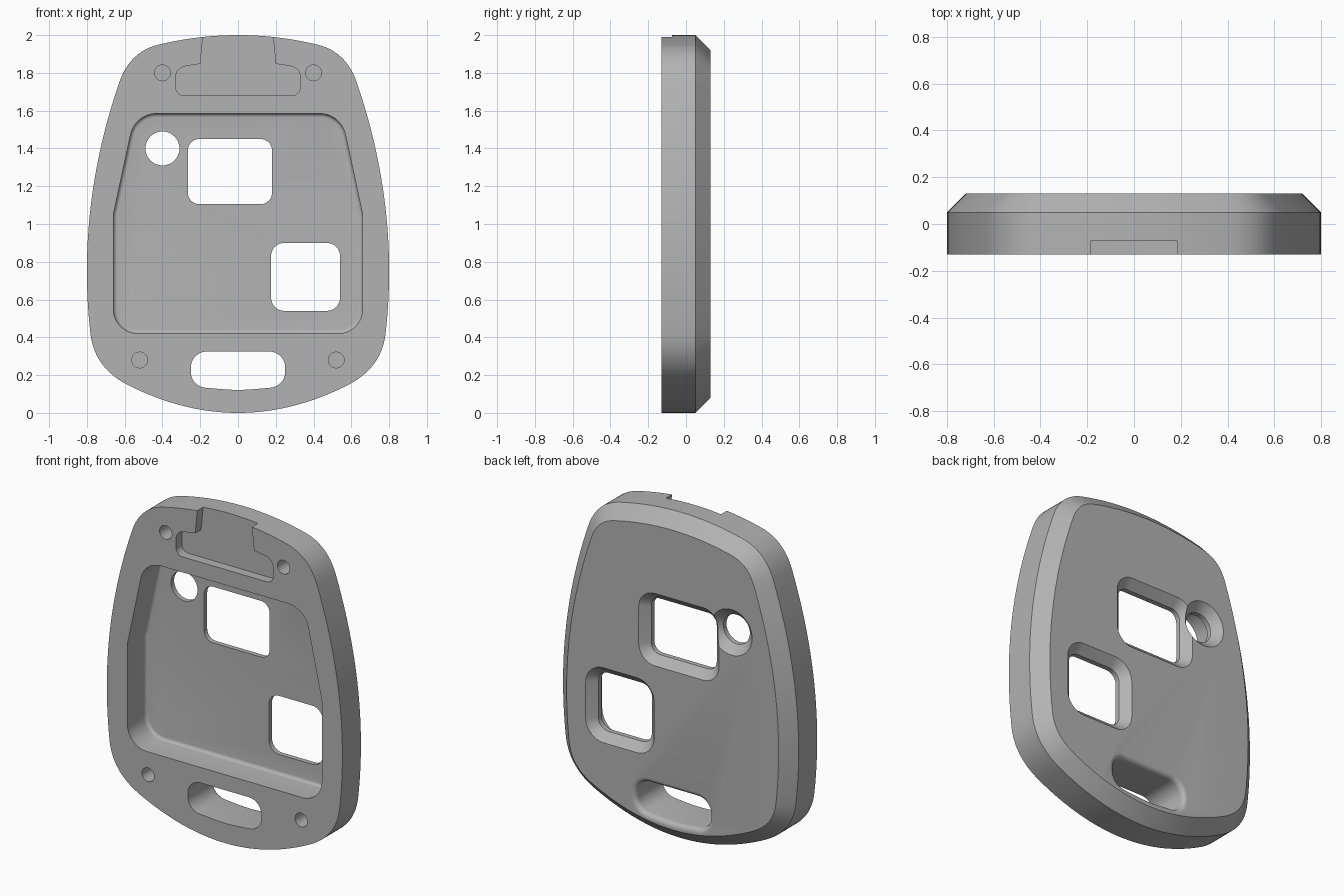
import bpy, bmesh, math
from mathutils import Vector, geometry

cube = bpy.data.objects.get("Cube")
if cube:
    bpy.data.objects.remove(cube)

grey = bpy.data.materials.new("plain_grey")
grey.use_nodes = True
tone = (0.45, 0.45, 0.45, 1)
grey.diffuse_color = tone
grey.node_tree.nodes["Principled BSDF"].inputs["Base Color"].default_value = tone

FRONT, BACK, FLOOR = -0.13, 0.13, 0.05


def rounded(corners, steps=8):
    """Closed outline from (x, z, radius) corners, each replaced by an arc."""
    out = []
    for i, (x, z, r) in enumerate(corners):
        p = Vector((x, z))
        a = (Vector(corners[i - 1][:2]) - p).normalized()
        b = (Vector(corners[(i + 1) % len(corners)][:2]) - p).normalized()
        if r == 0:
            out.append(p)
            continue
        half = a.angle(b) / 2
        centre = p + (a + b).normalized() * r / math.sin(half)
        start = p + a * r / math.tan(half) - centre
        end = p + b * r / math.tan(half) - centre
        total = start.angle(end)
        for k in range(steps + 1):
            t = k / steps
            arm = start * math.sin((1 - t) * total) + end * math.sin(t * total)
            out.append(centre + arm / math.sin(total))
    return out


def offset(outline, d):
    """Grow (d > 0) or shrink a counter-clockwise outline."""
    out = []
    for i, p in enumerate(outline):
        e1 = (p - outline[i - 1]).normalized()
        e2 = (outline[(i + 1) % len(outline)] - p).normalized()
        n1, n2 = Vector((e1.y, -e1.x)), Vector((e2.y, -e2.x))
        out.append(p + (n1 + n2) * d / (1 + n1.dot(n2)))
    return out


def loft(name, outline, sections):
    """Solid through (y, offset) sections of one outline."""
    bm = bmesh.new()
    rings = [[bm.verts.new((p.x, y, p.y)) for p in offset(outline, d)] for y, d in sections]
    for r1, r2 in zip(rings, rings[1:]):
        for i in range(len(r1)):
            bm.faces.new((r1[i - 1], r1[i], r2[i], r2[i - 1]))
    bm.faces.new(rings[0])
    bm.faces.new(rings[-1])
    bmesh.ops.recalc_face_normals(bm, faces=bm.faces)
    mesh = bpy.data.meshes.new(name)
    bm.to_mesh(mesh)
    bm.free()
    mesh.materials.append(grey)
    obj = bpy.data.objects.new(name, mesh)
    bpy.context.collection.objects.link(obj)
    return obj


def circle(x, z, r, n=40):
    return [Vector((x + r * math.cos(math.tau * i / n), z + r * math.sin(math.tau * i / n)))
            for i in range(n)]


def box(x0, x1, z0, z1, r):
    return rounded([(x0, z0, r), (x1, z0, r), (x1, z1, r), (x0, z1, r)])


def mirrored(half):
    """Counter-clockwise corners from the right half, listed bottom to top."""
    return half + [(-x, z, r) for x, z, r in reversed(half) if x > 0]


# Body outline: three shallow arcs per side, joined by soft corners
def bottom(x):
    return Vector((x, x * x / 2.3))


def side(z):
    return Vector((0.8 - (z - 0.75) ** 2 / 5.84, z))


def top(x):
    return Vector((x, 2 - x * x / 3.5))


def blend(p, p_dir, q, q_dir, steps=12):
    c = geometry.intersect_line_line(p.to_3d(), (p + p_dir).to_3d(),
                                     q.to_3d(), (q + q_dir).to_3d())[0].to_2d()
    return [p * (1 - t) ** 2 + c * 2 * t * (1 - t) + q * t * t
            for t in (k / steps for k in range(1, steps))]


e = 0.001
low, s0, s1, high = 0.58, 0.42, 1.75, 0.42
right = [bottom(low * k / 16) for k in range(17)]
right += blend(bottom(low), bottom(low) - bottom(low - e), side(s0), side(s0 + e) - side(s0))
right += [side(s0 + (s1 - s0) * k / 24) for k in range(25)]
right += blend(side(s1), side(s1) - side(s1 - e), top(high), top(high) - top(high + e))
right += [top(high * (1 - k / 12)) for k in range(13)]
outline = right + [Vector((-p.x, p.y)) for p in reversed(right[1:-1])]
body = loft("cover_plate", outline, [(FRONT, 0), (FLOOR, 0), (BACK, -0.08)])

cutters = []

# Large front pocket with a small fillet around its floor
pocket = rounded(mirrored([(0.66, 0.42, 0.13), (0.66, 1.05, 0.1), (0.545, 1.585, 0.14)]))
fillet = [(FLOOR - 0.02 + 0.02 * math.sin(a), -0.02 + 0.02 * math.cos(a))
          for a in (math.pi / 2 * k / 5 for k in range(6))]
cutters.append(loft("pocket_cutter", pocket, [(FRONT - 0.05, 0)] + fillet))

# Windows and round port, bevelled on the back
for name, shape in (("upper_window", box(-0.265, 0.18, 1.105, 1.45, 0.06)),
                    ("lower_window", box(0.175, 0.54, 0.54, 0.9, 0.07)),
                    ("round_port", circle(-0.4, 1.4, 0.09))):
    cutters.append(loft(name + "_cutter", shape,
                        [(0, 0), (BACK - 0.05, 0), (BACK + 0.02, 0.07)]))

# Strap slot, with a rounded lip on the back
slot = rounded(mirrored([(0, 0.118, 1.0), (0.25, 0.14, 0.085), (0.25, 0.325, 0.085)]))
lip = [(BACK - 0.03 + 0.03 * math.sin(a), 0.03 - 0.03 * math.cos(a))
       for a in (math.pi / 2 * k / 6 for k in range(7))]
cutters.append(loft("slot_cutter", slot, [(FRONT - 0.05, 0)] + lip + [(BACK + 0.03, 0.03)]))

# Shallow recess that opens through the top edge
recess = rounded(mirrored([(0.33, 1.68, 0.045), (0.33, 1.828, 0.06),
                           (0.2, 1.848, 0), (0.18, 2.05, 0)]))
cutters.append(loft("recess_cutter", recess, [(FRONT - 0.05, 0), (-0.073, 0)]))

# Blind screw holes
for s in (-1, 1):
    for x, z in ((0.4, 1.8), (0.52, 0.28)):
        cutters.append(loft("screw_hole_cutter", circle(s * x, z, 0.042, 24),
                            [(FRONT - 0.05, 0), (0.0, 0)]))

# Cut every opening, then bake the result and drop the cutters
for c in cutters:
    c.hide_render = True
    mod = body.modifiers.new(c.name, 'BOOLEAN')
    mod.operation, mod.solver, mod.object = 'DIFFERENCE', 'EXACT', c
bpy.context.view_layer.update()
baked = bpy.data.meshes.new_from_object(body.evaluated_get(bpy.context.evaluated_depsgraph_get()))
body.modifiers.clear()
body.data = baked
for c in cutters:
    bpy.data.objects.remove(c)

bpy.ops.object.select_all(action='DESELECT')
body.select_set(True)
bpy.context.view_layer.objects.active = body
bpy.ops.object.shade_smooth_by_angle(angle=math.radians(28))
